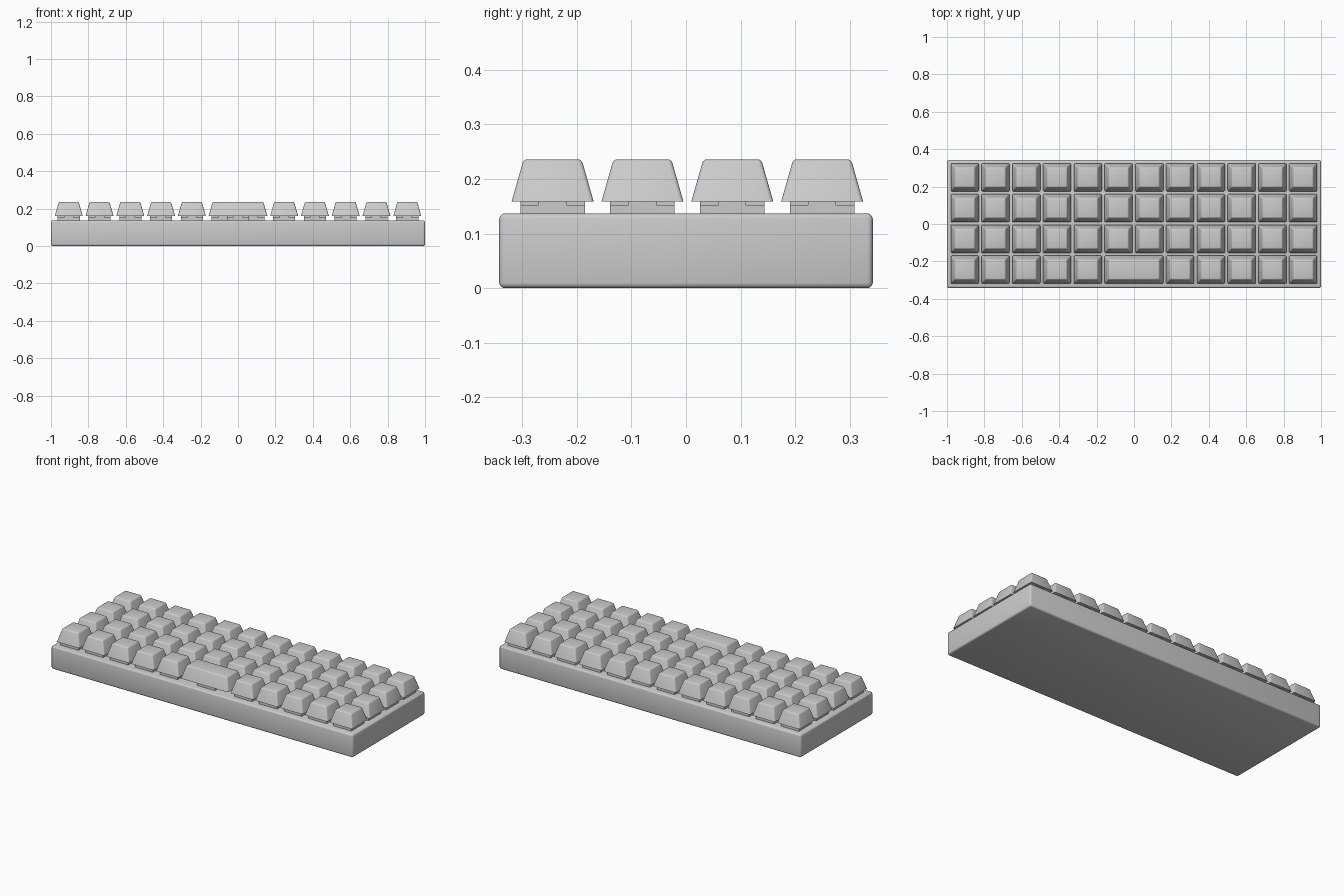
import bpy, bmesh

if "Cube" in bpy.data.objects:
    bpy.data.objects.remove(bpy.data.objects["Cube"])

PITCH = 0.1645
ROW_SHIFT = 0.0025


def finish(bm, name):
    bmesh.ops.recalc_face_normals(bm, faces=bm.faces[:])
    mesh = bpy.data.meshes.new(name)
    bm.to_mesh(mesh)
    bm.free()
    obj = bpy.data.objects.new(name, mesh)
    bpy.context.collection.objects.link(obj)
    return obj


def add_block(bm, sx, sy, z0, z1, taper=0.0):
    """Box between z0 and z1 whose top is pulled in by taper on each side."""
    verts = bmesh.ops.create_cube(bm, size=1)["verts"]
    for v in verts:
        top = v.co.z > 0
        inset = taper if top else 0
        v.co.x = (sx / 2 - inset) * (1 if v.co.x > 0 else -1)
        v.co.y = (sy / 2 - inset) * (1 if v.co.y > 0 else -1)
        v.co.z = z1 if top else z0


def smooth(obj, angle=0.6):
    bpy.ops.object.select_all(action='DESELECT')
    obj.select_set(True)
    bpy.context.view_layer.objects.active = obj
    bpy.ops.object.shade_smooth_by_angle(angle=angle)


def make_cap(name, width):
    # tapered cap with rounded top and corner edges, crisp lower rim
    bm = bmesh.new()
    add_block(bm, width, 0.15, 0.159, 0.236, 0.022)
    edges = [e for e in bm.edges if max(v.co.z for v in e.verts) > 0.2]
    bmesh.ops.bevel(bm, geom=edges, offset=0.007, segments=3, profile=0.5,
                    affect='EDGES', clamp_overlap=True)
    obj = finish(bm, name)
    smooth(obj)
    return obj


def make_switch(name):
    # square housing with a cross-shaped stem above it
    bm = bmesh.new()
    add_block(bm, 0.118, 0.118, 0.13, 0.152)
    add_block(bm, 0.118, 0.051, 0.151, 0.162)
    add_block(bm, 0.051, 0.118, 0.151, 0.162)
    return finish(bm, name)


def place(source, name, x, y):
    obj = source.copy()
    obj.name = name
    obj.location = (x, y, 0)
    bpy.context.collection.objects.link(obj)


# case
bm = bmesh.new()
add_block(bm, 2.0, 0.684, 0.0, 0.137)
bmesh.ops.bevel(bm, geom=bm.edges[:], offset=0.01, segments=3, profile=0.5,
                affect='EDGES')
smooth(finish(bm, "case"))

# space bar, spanning the two middle columns of the front row
front_y = -1.5 * PITCH + ROW_SHIFT
make_cap("space_bar", 0.15 + PITCH).location = (0, front_y, 0)
switch = make_switch("space_bar_switch")
switch.location = (0, front_y, 0)

# regular keys, with linked copies
cap = make_cap("keycap", 0.15)
first = True
for row in range(4):
    for col in range(12):
        if row == 0 and col in (5, 6):
            continue
        x = (col - 5.5) * PITCH
        y = (row - 1.5) * PITCH + ROW_SHIFT
        if first:
            cap.location = (x, y, 0)
            first = False
        else:
            place(cap, "keycap", x, y)
        place(switch, "key_switch", x, y)
